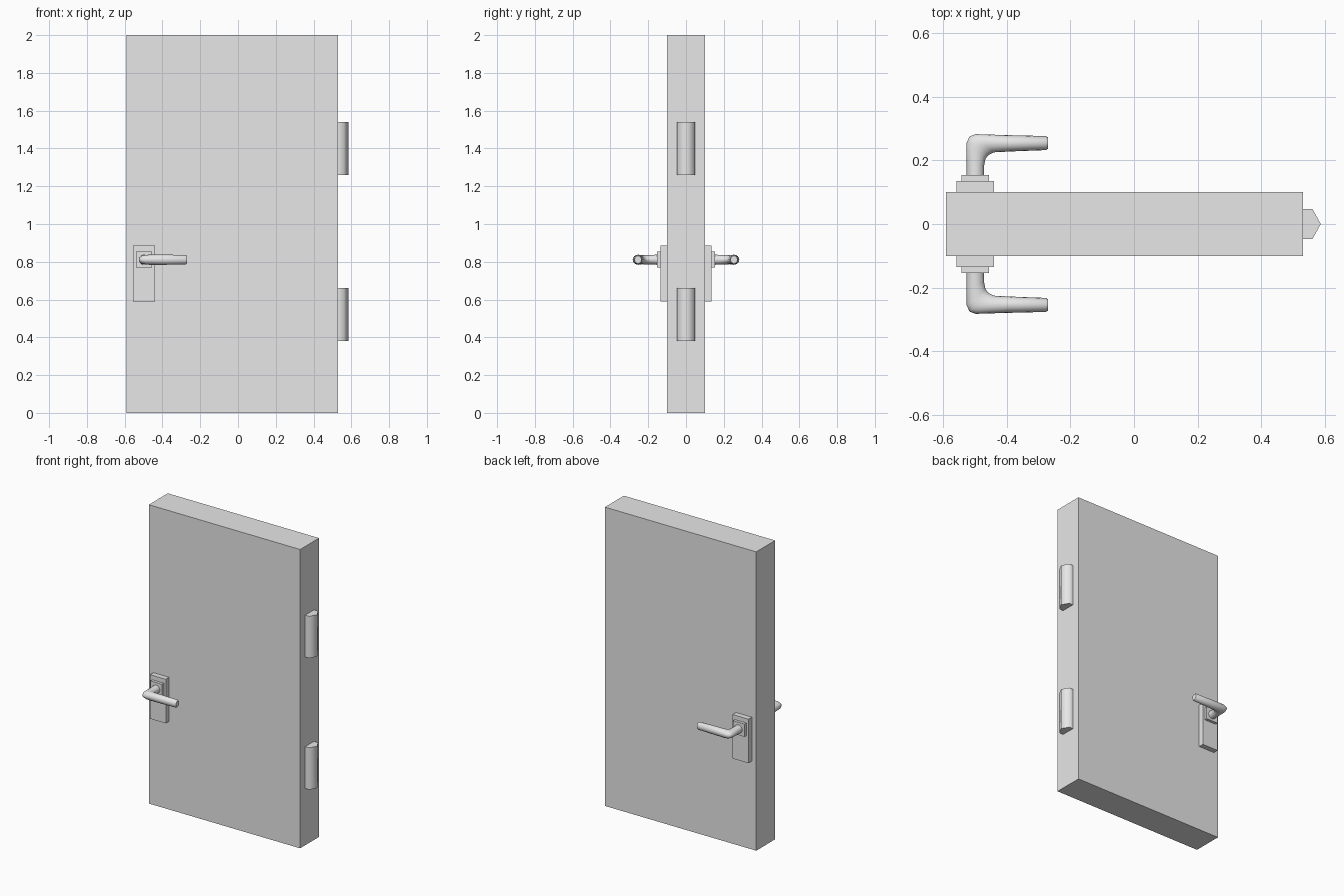
import bpy, bmesh
from math import sin, cos, pi, radians
from mathutils import Vector

cube = bpy.data.objects.get("Cube")
if cube:
    bpy.data.objects.remove(cube, do_unlink=True)

# One plain grey for everything
grey = bpy.data.materials.new("plain_grey")
grey.use_nodes = True
grey.diffuse_color = (0.8, 0.8, 0.8, 1)
grey.node_tree.nodes["Principled BSDF"].inputs["Base Color"].default_value = (0.8, 0.8, 0.8, 1)


def finish(name, bm, smooth_angle=None):
    bmesh.ops.recalc_face_normals(bm, faces=bm.faces)
    mesh = bpy.data.meshes.new(name)
    bm.to_mesh(mesh)
    bm.free()
    mesh.materials.append(grey)
    if smooth_angle:
        mesh.shade_smooth()
        mesh.set_sharp_from_angle(angle=radians(smooth_angle))
    obj = bpy.data.objects.new(name, mesh)
    bpy.context.collection.objects.link(obj)
    return obj


def box(name, low, high):
    bm = bmesh.new()
    bmesh.ops.create_cube(bm, size=1)
    low, high = Vector(low), Vector(high)
    for v in bm.verts:
        v.co = (low + high) / 2 + v.co * (high - low)
    return finish(name, bm)


def loft(name, rings, smooth_angle):
    """Skin a list of closed rings and cap both ends."""
    bm = bmesh.new()
    loops = [[bm.verts.new(p) for p in ring] for ring in rings]
    for a, b in zip(loops, loops[1:]):
        for i in range(len(a)):
            j = (i + 1) % len(a)
            bm.faces.new((a[i], a[j], b[j], b[i]))
    bm.faces.new(loops[0])
    bm.faces.new(loops[-1])
    return finish(name, bm, smooth_angle)


# Door slab
box("door_panel", (-0.59, -0.1, 0), (0.53, 0.1, 2))

# Pointed hinges on the left edge
hinge_profile = [(0.53, -0.047), (0.56, -0.047), (0.586, 0), (0.56, 0.047), (0.53, 0.047)]
for name, bottom in (("lower_hinge", 0.38), ("upper_hinge", 1.26)):
    loft(name, [[(x, y, z) for x, y in hinge_profile] for z in (bottom, bottom + 0.28)], 70)

# Lever sections: outer point, inner point, half height
LEVER = [
    ((-0.525, 0.15), (-0.47, 0.15), 0.027),
    ((-0.525, 0.20), (-0.47, 0.185), 0.025),
    ((-0.525, 0.255), (-0.466, 0.205), 0.024),
    ((-0.516, 0.275), (-0.457, 0.216), 0.025),
    ((-0.497, 0.282), (-0.44, 0.225), 0.027),
    ((-0.40, 0.279), (-0.38, 0.228), 0.027),
    ((-0.277, 0.276), (-0.277, 0.232), 0.025),
    ((-0.27, 0.272), (-0.27, 0.236), 0.02),
]
SIDES = 16
LEVER_Z = 0.811


def lever(name, side):
    rings = []
    for outer, inner, half in LEVER:
        outer, inner = Vector(outer), Vector(inner)
        mid, arm = (outer + inner) / 2, (outer - inner) / 2
        ring = []
        for i in range(SIDES):
            a = 2 * pi * i / SIDES
            p = mid + arm * cos(a)
            ring.append((p.x, side * p.y, LEVER_Z + half * sin(a)))
        rings.append(ring)
    loft(name, rings, 50)


# Handle set on both faces
for label, side in (("front", -1), ("back", 1)):
    def plate(name, x0, x1, y0, y1, z0, z1):
        ya, yb = sorted((side * y0, side * y1))
        box(f"{label}_{name}", (x0, ya, z0), (x1, yb, z1))

    plate("handle_plate", -0.557, -0.44, 0.1, 0.135, 0.59, 0.885)
    plate("handle_collar", -0.541, -0.455, 0.135, 0.154, 0.77, 0.855)
    lever(f"{label}_lever", side)
